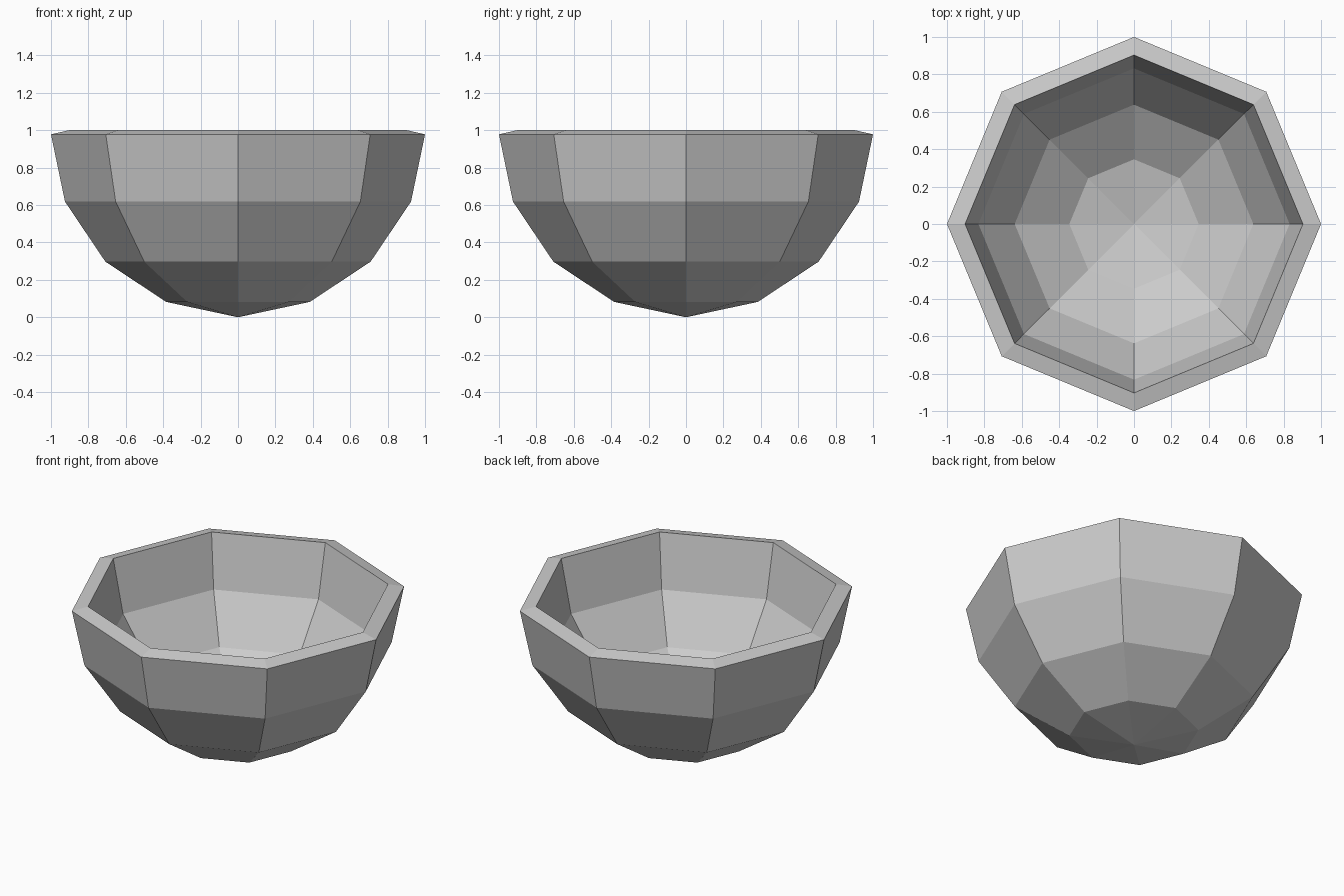
import bpy
import bmesh
from math import tau
from mathutils import Vector

cube = bpy.data.objects.get("Cube")
if cube:
    bpy.data.objects.remove(cube, do_unlink=True)

SIDES = 8

# Plain grey material
grey = bpy.data.materials.new("grey")
grey.use_nodes = True
color = (0.6, 0.6, 0.6, 1.0)
grey.diffuse_color = color
grey.node_tree.nodes["Principled BSDF"].inputs["Base Color"].default_value = color

# Half section: outer wall from the bottom up, over the rim, inner wall back down
outer = [(0, 0), (0.384, 0.082), (0.709, 0.297), (0.925, 0.618), (1, 0.978)]
inner = [(0.903, 1.0), (0.832, 0.656), (0.638, 0.368), (0.346, 0.174), (0, 0.1)]

# Revolve the section into a faceted bowl
bm = bmesh.new()
verts = [bm.verts.new((r, 0, z)) for r, z in outer + inner]
edges = [bm.edges.new(pair) for pair in zip(verts, verts[1:])]
bmesh.ops.spin(bm, geom=verts + edges, cent=Vector(), axis=(0, 0, 1),
               angle=tau, steps=SIDES)
bmesh.ops.remove_doubles(bm, verts=bm.verts, dist=0.001)
bmesh.ops.recalc_face_normals(bm, faces=bm.faces)

mesh = bpy.data.meshes.new("bowl")
bm.to_mesh(mesh)
bm.free()
mesh.materials.append(grey)
bowl = bpy.data.objects.new("bowl", mesh)
bpy.context.collection.objects.link(bowl)
